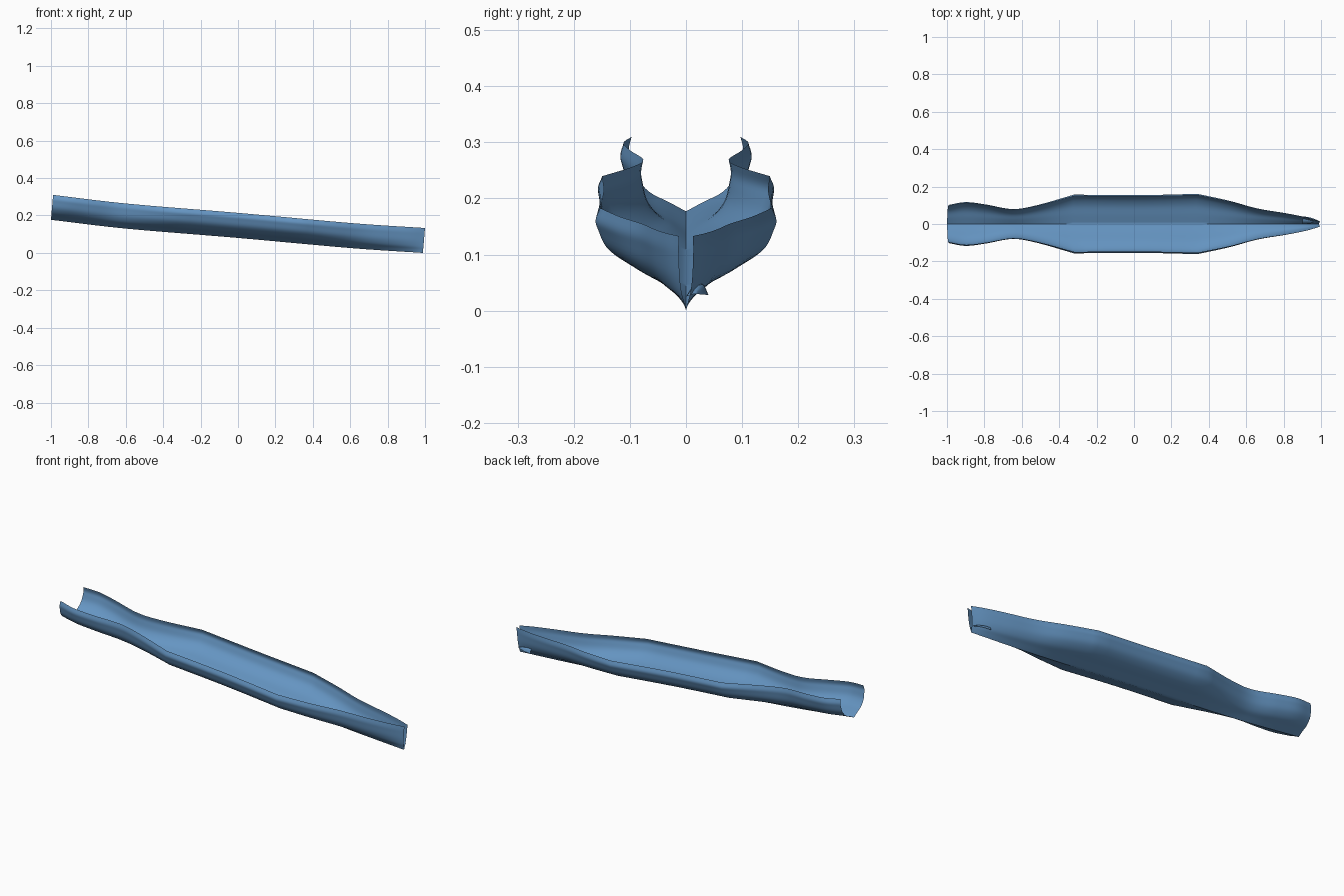
import bpy, bmesh
from mathutils import Vector

cube = bpy.data.objects.get("Cube")
if cube:
    bpy.data.objects.remove(cube)

paint = bpy.data.materials.new("soft blue")
paint.use_nodes = True
paint.diffuse_color = (0.13, 0.30, 0.54, 1)
paint.node_tree.nodes["Principled BSDF"].inputs["Base Color"].default_value = paint.diffuse_color

HEIGHT = 0.133
LEAN = 0.086          # end cuts stand square to the sloping keel


def spline(points, steps=5):
    """Smooth curve through 2D points, straight past both ends."""
    p = [Vector(q) for q in points]
    p = [2 * p[0] - p[1]] + p + [2 * p[-1] - p[-2]]
    out = []
    for a, b, c, d in zip(p, p[1:], p[2:], p[3:]):
        for i in range(steps):
            t = i / steps
            out.append(0.5 * (2 * b + (c - a) * t + (2 * a - 5 * b + 4 * c - d) * t * t
                              + (3 * b - a - 3 * c + d) * t ** 3))
    return out + [p[-2]]


def lookup(curve, x):
    for a, b in zip(curve, curve[1:]):
        if x <= b.x:
            return a.y + (b.y - a.y) * (x - a.x) / (b.x - a.x)
    return curve[-1].y


def sheet(name, rows):
    """Open surface through rows of points."""
    bm = bmesh.new()
    grid = [[bm.verts.new(co) for co in row] for row in rows]
    for r, s in zip(grid, grid[1:]):
        for i in range(len(r) - 1):
            bm.faces.new((r[i], s[i], s[i + 1], r[i + 1]))
    bmesh.ops.remove_doubles(bm, verts=bm.verts[:], dist=0.00005)
    mesh = bpy.data.meshes.new(name)
    bm.to_mesh(mesh)
    bm.free()
    mesh.materials.append(paint)
    obj = bpy.data.objects.new(name, mesh)
    bpy.context.collection.objects.link(obj)
    bpy.ops.object.select_all(action='DESELECT')
    obj.select_set(True)
    bpy.context.view_layer.objects.active = obj
    bpy.ops.object.shade_smooth_by_angle(angle=0.7)
    return obj


# Half widths along the hull, with corners where the straight middle begins
stern = [(-1, .102), (-.91, .117), (-.8, .104), (-.66, .08), (-.53, .1), (-.33, .157)]
middle = [(-.33, .157), (0, .154), (.33, .161)]
bow = [(.33, .161), (.5, .124), (.65, .083), (.8, .058), (.91, .036), (.9885, .013)]
widths = spline(stern) + spline(middle)[1:] + spline(bow)[1:]

# Keel line and half cross-section (width share, height share)
keel = spline([(-1, .177), (-.6, .13), (0, .08), (.6, .026), (.9885, 0)])
section = spline([(0, 0), (.3, .125), (.63, .255), (.87, .46), (.97, .7), (1, .84), (.95, 1)], 4)
full = [Vector((-p.x, p.y)) for p in reversed(section[1:])] + section

# Hull shell
sheet("hull_shell", [[(w.x + LEAN * HEIGHT * p.y, w.y * p.x, lookup(keel, w.x) + HEIGHT * p.y)
                      for p in full] for w in widths])

# Small curved flap low on the left bow side
arc = spline([(0, .025), (.012, .042), (.03, .047), (.04, .028)], 4)
tip = Vector((.015, .03))
rows = []
for i in range(7):
    t = i / 6
    rows.append([(.9 + .09 * t, *p.lerp(tip, t * t)) for p in arc])
sheet("bow_flap", rows)
